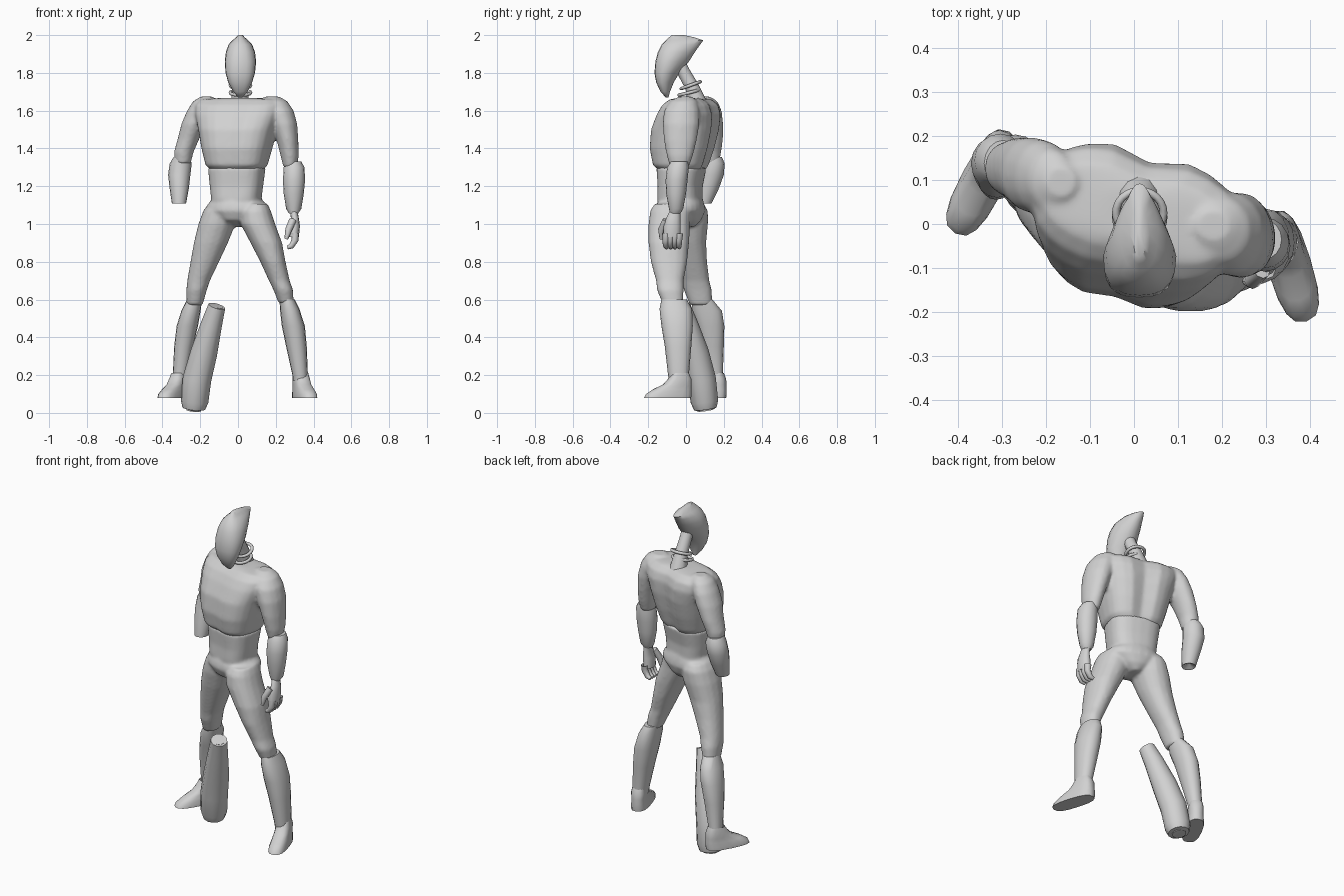
import bpy, math
from mathutils import Vector, Matrix

grey = bpy.data.materials.new("plain_grey")
grey.diffuse_color = (0.64, 0.64, 0.64, 1)


def make(name, verts, faces, angle=50):
    me = bpy.data.meshes.new(name)
    me.from_pydata(verts, [], faces)
    ob = bpy.data.objects.new(name, me)
    bpy.context.collection.objects.link(ob)
    me.materials.append(grey)
    bpy.ops.object.select_all(action='DESELECT')
    ob.select_set(True)
    bpy.context.view_layer.objects.active = ob
    bpy.ops.object.mode_set(mode='EDIT')
    bpy.ops.mesh.select_all(action='SELECT')
    bpy.ops.mesh.normals_make_consistent(inside=False)
    bpy.ops.object.mode_set(mode='OBJECT')
    bpy.ops.object.shade_smooth_by_angle(angle=math.radians(angle))
    return ob


def skin(n, rows, verts, name, caps):
    faces = [(k * n + i, k * n + (i + 1) % n, k * n + n + (i + 1) % n, k * n + n + i)
             for k in range(rows - 1) for i in range(n)]
    if caps[0]:
        faces.append(tuple(range(n - 1, -1, -1)))
    if caps[1]:
        faces.append(tuple(range((rows - 1) * n, rows * n)))
    return make(name, verts, faces)


def loft(name, rings, n=16, yaw=0, power=2.0, front=0, back=0, taper=0, caps=(1, 1)):
    """Skin stacked rings (z, x0, x1, y0, y1); extents are in the yawed frame."""
    c, s = math.cos(math.radians(yaw)), math.sin(math.radians(yaw))
    verts = []
    for z, x0, x1, y0, y1 in rings:
        for i in range(n):
            a = 2 * math.pi * i / n
            u = math.copysign(abs(math.cos(a)) ** (2 / power), math.cos(a))
            v = math.copysign(abs(math.sin(a)) ** (2 / power), math.sin(a))
            v *= 1 - (back if i == n // 4 else front if i == 3 * n // 4 else 0)
            u *= 1 - taper * max(0, v)
            x = (x0 + x1) / 2 + u * (x1 - x0) / 2
            y = (y0 + y1) / 2 + v * (y1 - y0) / 2
            verts.append((x * c - y * s, x * s + y * c, z))
    return skin(n, len(rings), verts, name, caps)


def tube(name, pts, radii, n=10, caps=(1, 1)):
    """Round bar along a path of points."""
    verts = []
    pts = [Vector(p) for p in pts]
    m = len(pts)
    for k, (p, r) in enumerate(zip(pts, radii)):
        d = (pts[min(k + 1, m - 1)] - pts[max(k - 1, 0)]).normalized()
        a = d.cross(Vector((0, 1, 0))).normalized()
        b = d.cross(a)
        for i in range(n):
            t = 2 * math.pi * i / n
            verts.append(p + a * r * math.cos(t) + b * r * math.sin(t))
    return skin(n, m, verts, name, caps)


def blend(name, parts, voxel, smooth):
    """Join parts and melt them into one continuous skin."""
    bpy.ops.object.select_all(action='DESELECT')
    for p in parts:
        p.select_set(True)
    ob = bpy.context.view_layer.objects.active = parts[0]
    bpy.ops.object.join()
    ob.name = name
    rm = ob.modifiers.new("Remesh", 'REMESH')
    rm.mode, rm.voxel_size, rm.use_smooth_shade = 'VOXEL', voxel, True
    sm = ob.modifiers.new("Smooth", 'SMOOTH')
    sm.factor, sm.iterations = .5, smooth


# chest and both upper arms, turned a little to one side
TURN = -15
chest = loft("chest", [(1.28, -.13, .13, -.13, .09), (1.31, -.16, .16, -.168, .11),
                       (1.40, -.183, .183, -.184, .14), (1.50, -.205, .205, -.174, .163),
                       (1.58, -.23, .23, -.138, .168), (1.63, -.235, .235, -.105, .152),
                       (1.66, -.21, .21, -.065, .115), (1.668, -.08, .08, -.035, .075)],
             n=24, yaw=TURN, power=2.8, front=.08, back=.16)
right_arm = loft("right_upper_arm",
                 [(1.30, .24, .313, -.085, .015), (1.36, .225, .322, -.102, .037),
                  (1.44, .205, .32, -.117, .057), (1.53, .17, .314, -.124, .072),
                  (1.60, .14, .295, -.117, .072), (1.65, .13, .262, -.085, .06),
                  (1.674, .14, .22, -.04, .035)])
left_arm = loft("left_upper_arm",
                [(1.32, -.335, -.25, .08, .175), (1.38, -.34, -.235, .065, .187),
                 (1.45, -.32, -.205, .05, .197), (1.53, -.30, -.165, .025, .198),
                 (1.60, -.27, -.14, .02, .19), (1.65, -.238, -.13, .03, .167),
                 (1.674, -.20, -.13, .06, .13)])
blend("chest_and_upper_arms", [chest, right_arm, left_arm], .009, 8)

# neck, collar rings and curved pointed mask
tube("neck", [(.01, .06, 1.64), (.01, .03, 1.73), (.01, -.01, 1.80), (.01, -.03, 1.84)],
     [.05, .036, .034, .034], n=12, caps=(0, 0))
for i, (y, z) in enumerate([(.015, 1.695), (.025, 1.735)]):
    bpy.ops.mesh.primitive_torus_add(major_segments=24, minor_segments=8, major_radius=.054,
                                     minor_radius=.009, location=(.013, y, z),
                                     rotation=(math.radians(14 + 6 * i), 0, 0))
    ring = bpy.context.object
    ring.name = "collar_ring_%d" % (i + 1)
    ring.data.materials.append(grey)
    bpy.ops.object.shade_smooth_by_angle(angle=math.radians(60))
loft("mask", [(1.67, .0, .024, -.107, -.093), (1.70, -.025, .05, -.135, -.085),
              (1.75, -.052, .075, -.158, -.065), (1.80, -.066, .09, -.167, -.035),
              (1.86, -.07, .096, -.162, .015), (1.91, -.064, .09, -.149, .047),
              (1.95, -.05, .075, -.129, .075), (1.972, -.03, .055, -.107, .092),
              (1.988, -.01, .036, -.09, .045), (2.0, .0, .025, -.075, -.01)],
     taper=.4, power=2.5, n=20)

# whole forearm and hand
loft("right_forearm", [(1.055, .27, .318, -.085, -.03), (1.08, .255, .335, -.09, -.015),
                       (1.16, .242, .348, -.105, .0), (1.23, .238, .355, -.108, .008),
                       (1.30, .242, .352, -.10, .015), (1.33, .255, .335, -.08, .01)])
loft("right_palm", [(.93, .268, .322, -.12, -.03), (.99, .27, .328, -.118, -.028),
                    (1.03, .28, .322, -.105, -.03), (1.07, .275, .315, -.085, -.03)],
     n=12, caps=(1, 0))
for i in range(4):
    y = -.104 + .023 * i
    tube("finger_%d" % (i + 1), [(.302, y, .95), (.302, y - .003, .915), (.283, y - .003, .883),
                                 (.262, y, .875)], [.02, .018, .015, .01], n=8, caps=(0, 1))
tube("thumb", [(.29, -.105, 1.02), (.268, -.13, .97), (.255, -.13, .92)],
     [.02, .018, .01], n=8)

# cut forearm
loft("left_forearm", [(1.13, -.32, -.30, .09, .10), (1.112, -.338, -.285, .065, .125),
                      (1.108, -.35, -.275, .055, .135),
                      (1.19, -.362, -.26, .06, .175), (1.26, -.37, -.252, .075, .20),
                      (1.32, -.362, -.245, .085, .205), (1.355, -.34, -.255, .085, .19)])

# waist, hips and thighs
waist = loft("waist", [(1.05, -.12, .12, -.13, .08), (1.13, -.13, .13, -.147, .08),
                       (1.20, -.139, .139, -.143, .08), (1.30, -.15, .15, -.15, .10)],
             n=24, yaw=TURN, power=2.8, front=.05)
hips = loft("hips", [(.985, -.02, .03, -.06, .05), (1.02, -.09, .095, -.135, .08),
                     (1.07, -.157, .165, -.157, .097), (1.10, -.157, .165, -.152, .093),
                     (1.13, -.13, .13, -.14, .085)], n=24, yaw=TURN, power=2.3)
right_leg = loft("right_thigh",
                 [(.58, .215, .295, -.125, -.015), (.65, .188, .292, -.154, -.012),
                  (.70, .163, .274, -.159, -.012), (.80, .118, .252, -.187, .007),
                  (.90, .066, .234, -.199, .017), (1.0, .013, .197, -.199, .022),
                  (1.07, .01, .174, -.19, .025), (1.107, .04, .157, -.167, .01)], power=2.2)
left_leg = loft("left_thigh",
                [(.57, -.272, -.187, .02, .14), (.65, -.274, -.165, -.012, .137),
                 (.70, -.269, -.148, -.022, .124), (.80, -.252, -.10, -.052, .112),
                 (.90, -.234, -.053, -.082, .107), (1.0, -.21, -.013, -.107, .117),
                 (1.07, -.184, -.01, -.112, .117), (1.107, -.157, -.04, -.09, .095)], power=2.2)
blend("waist_hips_and_thighs", [waist, hips, right_leg, left_leg], .009, 8)

# shins
loft("right_shin", [(.17, .29, .37, -.09, .015), (.20, .288, .37, -.095, .015),
                    (.35, .255, .364, -.112, .028), (.46, .232, .354, -.13, .036),
                    (.55, .222, .325, -.14, .032), (.60, .22, .30, -.13, .005)],
     power=2.2, caps=(0, 1))
loft("left_shin", [(.17, -.345, -.272, .118, .198), (.20, -.345, -.27, .115, .195),
                   (.35, -.338, -.238, .08, .20), (.46, -.325, -.212, .055, .203),
                   (.54, -.30, -.198, .03, .19), (.60, -.27, -.19, .035, .14)],
     power=2.2, caps=(0, 1))


# feet: wedge rings from the sole to the ankle, swung outward
def foot(name, ankle, swing):
    rings = [(.08, -.05, .05, -.20, .06), (.10, -.05, .05, -.19, .062),
             (.125, -.045, .045, -.15, .062), (.15, -.043, .043, -.095, .06),
             (.18, -.042, .042, -.065, .058), (.21, -.036, .036, -.045, .045)]
    ob = loft(name, rings, power=2.7, caps=(1, 0))
    ob.data.transform(Matrix.Translation((*ankle, 0)) @ Matrix.Rotation(math.radians(swing), 4, 'Z'))


foot("right_foot", (.333, -.03), 17)
foot("left_foot", (-.312, .155), -28)

# loose severed limb standing beside the leg, hollow at both ends
tube("loose_limb", [(-.233, .101, .035), (-.235, .105, .012), (-.234, .103, .022), (-.23, .098, .06),
                    (-.217, .082, .18), (-.18, .05, .32), (-.14, .008, .47), (-.112, -.022, .565),
                    (-.112, -.022, .564), (-.117, -.015, .54)],
     [.03, .04, .06, .073, .076, .071, .056, .046, .034, .028], n=12)
